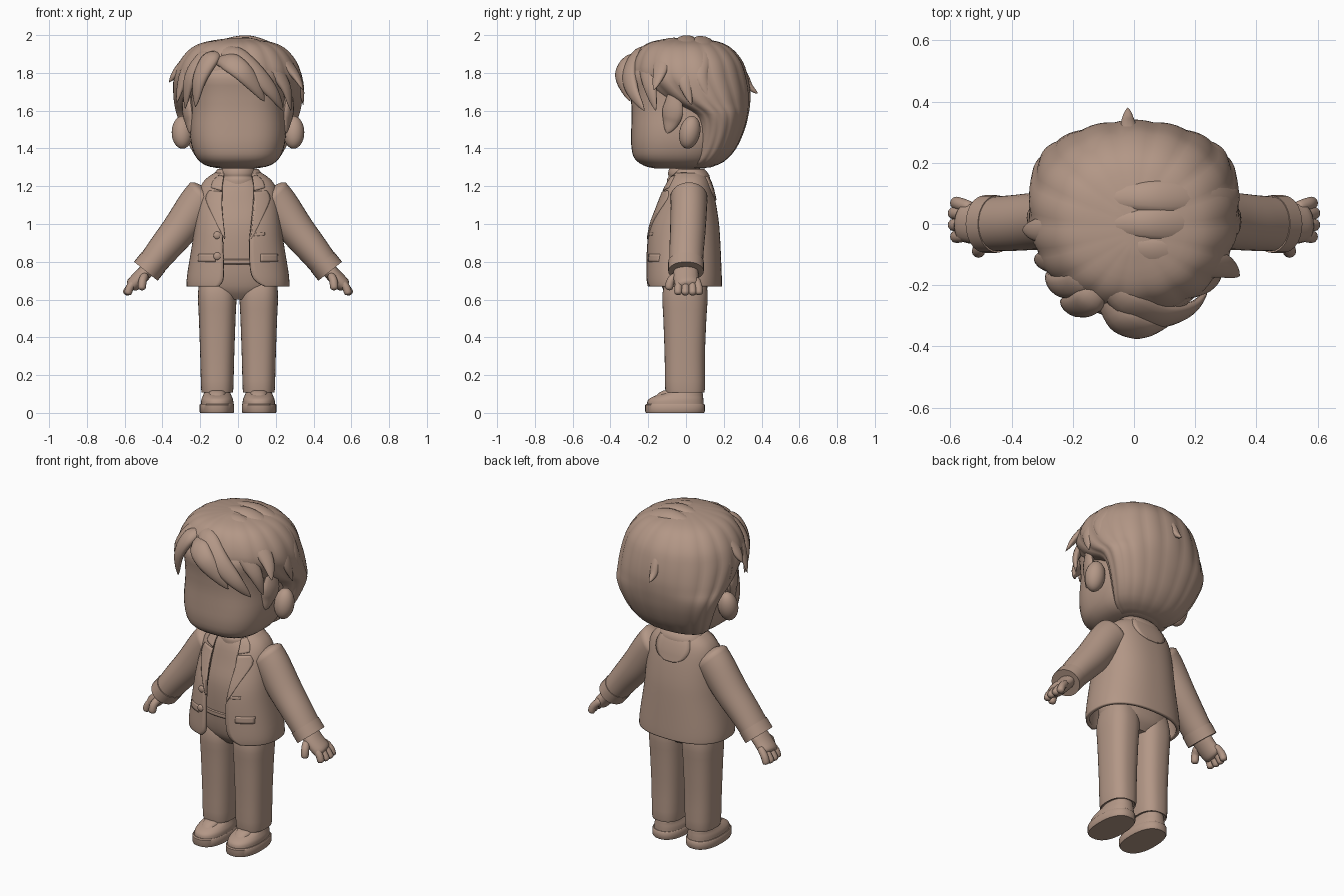
import bpy, bmesh, math
from mathutils import Vector, Matrix

if "Cube" in bpy.data.objects:
    bpy.data.objects.remove(bpy.data.objects["Cube"])

clay = bpy.data.materials.new("warm_clay")
clay.diffuse_color = (0.45, 0.31, 0.24, 1)
clay.use_nodes = True
clay.node_tree.nodes["Principled BSDF"].inputs["Base Color"].default_value = clay.diffuse_color


def finish(name, bm, angle=40, solid=0):
    bmesh.ops.recalc_face_normals(bm, faces=bm.faces)
    mesh = bpy.data.meshes.new(name)
    bm.to_mesh(mesh)
    bm.free()
    ob = bpy.data.objects.new(name, mesh)
    bpy.context.collection.objects.link(ob)
    mesh.materials.append(clay)
    bpy.ops.object.select_all(action='DESELECT')
    ob.select_set(True)
    bpy.context.view_layer.objects.active = ob
    bpy.ops.object.shade_smooth_by_angle(angle=math.radians(angle))
    if solid:
        m = ob.modifiers.new("thickness", 'SOLIDIFY')
        m.thickness = solid
        m.offset = 0
    return ob


def skin(rings, closed=True, caps=True):
    """Join rows of points into a surface."""
    bm = bmesh.new()
    rows = [[bm.verts.new(p) for p in r] for r in rings]
    n = len(rows[0])
    for a, b in zip(rows, rows[1:]):
        for i in range(n if closed else n - 1):
            j = (i + 1) % n
            bm.faces.new((a[i], a[j], b[j], b[i]))
    if caps:
        bm.faces.new(rows[0])
        bm.faces.new(rows[-1])
    return bm


def spline(pts, steps):
    """Smooth interpolation of tuples of any length."""
    out = []
    for i in range(len(pts) - 1):
        p0, p1, p2, p3 = (pts[max(0, min(len(pts) - 1, i + k))] for k in (-1, 0, 1, 2))
        for s in range(steps):
            t = s / steps
            out.append(tuple(0.5 * (2 * b + (c - a) * t + (2 * a - 5 * b + 4 * c - d) * t * t
                                    + (3 * b - a - 3 * c + d) * t ** 3)
                             for a, b, c, d in zip(p0, p1, p2, p3)))
    return out + [tuple(pts[-1])]


def oval(a, z, rx, yf, yb, n, cx=0, lobes=0):
    c, s = math.cos(a), math.sin(a)
    k = 1 + 0.022 * (abs(math.sin(lobes * a)) - 0.6) if lobes else 1
    x = rx * math.copysign(abs(c) ** (2 / n), c) * k
    y = (yb - yf) / 2 * math.copysign(abs(s) ** (2 / n), s) * k
    return (cx + x, (yf + yb) / 2 + y, z)


def loft(name, rings, n=2.4, cx=0, steps=3, seg=40, lobes=0, angle=40):
    """Stack of ovals: z, half width, front y, back y."""
    rings = spline(rings, steps) if steps > 1 else rings
    return finish(name, skin([[oval(2 * math.pi * i / seg, *r, n, cx, lobes)
                               for i in range(seg)] for r in rings]), angle)


def shell(name, rings, thick, n=2.4, seg=60):
    """Open-fronted wrap: z, half width, front y, back y, two opening edges in x."""
    rows = []
    for z, rx, yf, yb, xl, xr in spline(rings, 3):
        a0 = -math.acos((xr / rx) ** (n / 2))
        a1 = 2 * math.pi - math.acos(-(-xl / rx) ** (n / 2))
        rows.append([oval(a0 + (a1 - a0) * i / seg, z, rx, yf, yb, n) for i in range(seg + 1)])
    return finish(name, skin(rows, False, False), 40, thick)


def sweep(name, pts, radii, ref, steps=5, seg=16):
    """Tapered tube; radii are (sideways, along ref); ref gives the flat direction."""
    pts = [Vector(p) for p in spline(pts, steps)]
    m = len(pts) - 1
    rows = []
    for i, p in enumerate(pts):
        t = (pts[min(m, i + 1)] - pts[max(0, i - 1)]).normalized()
        nrm = ref(p)
        nrm = (nrm - t * nrm.dot(t)).normalized()
        b = t.cross(nrm)
        w, h = radii(i / m)
        rows.append([p + b * w * math.cos(a) + nrm * h * math.sin(a)
                     for a in (2 * math.pi * k / seg for k in range(seg))])
    return finish(name, skin(rows), 50)


def ball(name, loc, scale, rot=0):
    bm = bmesh.new()
    mat = Matrix.Translation(loc) @ Matrix.Rotation(rot, 4, 'X') @ Matrix.Diagonal((*scale, 1))
    bmesh.ops.create_uvsphere(bm, u_segments=24, v_segments=14, radius=1, matrix=mat)
    return finish(name, bm)


def depth(p):
    return Vector((0, 1, 0))


def round_ends(r1, r2):
    return lambda u: tuple(r * max(0.08, 1 - abs(2 * u - 1) ** 6) ** 0.5 for r in (r1, r2))


# Head, ears and neck
loft("head", [(1.295, .1, -.17, .1), (1.31, .17, -.225, .14), (1.35, .22, -.275, .18),
              (1.42, .247, -.29, .22), (1.5, .255, -.29, .24), (1.6, .25, -.288, .27),
              (1.7, .25, -.295, .28), (1.8, .25, -.3, .26), (1.9, .2, -.2, .2)], 2.7)
loft("collar_of_sweater", [(1.2, .1, -.1, .09), (1.235, .095, -.1, .085), (1.25, .088, -.092, .08),
                           (1.265, .092, -.095, .08), (1.29, .088, -.09, .075), (1.32, .07, -.07, .06)], 2)
for s in (1, -1):
    ball("ear", (s * .295, .02, 1.485), (.056, .055, .088), math.radians(-12))

# Hair cap with shallow vertical grooves
loft("hair_cap", [(1.3, .13, .0, .13), (1.33, .2, .0, .2), (1.4, .25, .02, .265), (1.5, .295, .03, .31),
                  (1.58, .325, .0, .33), (1.64, .338, -.12, .338), (1.7, .343, -.21, .338),
                  (1.78, .338, -.285, .325), (1.86, .31, -.28, .298), (1.93, .25, -.24, .24),
                  (1.965, .17, -.18, .17), (1.985, .04, -.08, .06)], 2.1, lobes=9, seg=108, angle=60)


def outward(p):
    return p - Vector((0, .02, 1.6))


def lock(name, pts, w=.062, h=.03):
    def r(u):
        f = min(1, .5 + 1.6 * u) * max(.03, 1 - u ** 3.5)
        return w * f, h * min(f * 1.1, 1)
    sweep(name, pts, r, outward, 6, 14)


# Locks sweeping from the parting to either side
right_locks = [
    [(-.13, .09, 1.94), (.05, .09, 1.965), (.22, .09, 1.9), (.315, .08, 1.79), (.335, .13, 1.65)],
    [(-.13, 0, 1.945), (.05, 0, 1.97), (.22, 0, 1.9), (.32, -.01, 1.77), (.345, .03, 1.63)],
    [(-.13, -.06, 1.94), (.05, -.09, 1.955), (.2, -.12, 1.89), (.295, -.14, 1.8), (.345, -.17, 1.71)],
    [(-.13, -.11, 1.93), (0, -.17, 1.935), (.15, -.2, 1.86), (.25, -.19, 1.73), (.28, -.16, 1.6)],
    [(-.12, -.15, 1.91), (-.03, -.25, 1.9), (.08, -.3, 1.81), (.18, -.28, 1.7), (.24, -.22, 1.6)],
    [(-.11, -.2, 1.87), (-.05, -.3, 1.86), (.02, -.34, 1.81), (.09, -.325, 1.73), (.14, -.295, 1.65)]]
left_locks = [
    [(-.11, .08, 1.94), (-.22, .08, 1.9), (-.31, .06, 1.79), (-.335, .09, 1.65)],
    [(-.11, 0, 1.94), (-.22, -.01, 1.9), (-.31, -.02, 1.82), (-.365, -.02, 1.75)],
    [(-.11, -.07, 1.93), (-.2, -.1, 1.9), (-.28, -.12, 1.8), (-.325, -.12, 1.64)],
    [(-.11, -.13, 1.92), (-.18, -.19, 1.88), (-.255, -.2, 1.77), (-.28, -.16, 1.61)],
    [(-.11, -.18, 1.9), (-.15, -.25, 1.87), (-.205, -.27, 1.76), (-.225, -.25, 1.62)]]
for p in right_locks:
    lock("hair_lock_right", p)
for p in left_locks:
    lock("hair_lock_left", p, .055)
lock("cowlick", [(-.01, .25, 1.88), (-.015, .3, 1.8), (-.02, .335, 1.73), (-.02, .38, 1.69)], .03, .022)
for s in (1, -1):
    lock("sideburn", [(s * .27, -.06, 1.7), (s * .265, -.07, 1.6), (s * .255, -.08, 1.54),
                      (s * .255, -.1, 1.48)], .06, .025)

# Jacket
jacket = [(.67, .262, -.2, .18, -.1, .14), (.7, .262, -.203, .18, -.08, .09),
          (.76, .255, -.203, .178, -.075, .065), (.9, .232, -.198, .172, -.08, .06),
          (1.0, .22, -.182, .165, -.085, .07), (1.1, .208, -.145, .15, -.09, .08),
          (1.18, .195, -.112, .132, -.09, .085), (1.23, .165, -.085, .115, -.085, .08),
          (1.265, .115, -.06, .095, -.07, .07)]
shell("jacket", jacket, .02)
shell("jacket_collar_stand", [(1.22, .14, -.085, .12, -.09, .09), (1.255, .125, -.07, .115, -.08, .08),
                              (1.285, .1, -.05, .09, -.07, .07)], .018)


def jacket_y(x, z, side):
    for a, b in zip(jacket, jacket[1:]):
        if z <= b[0] or b is jacket[-1]:
            t = min(1, (z - a[0]) / (b[0] - a[0]))
            rx, yf, yb = (a[k] + (b[k] - a[k]) * t for k in (1, 2, 3))
            bulge = (1 - min(.98, abs(x / rx)) ** 2.4) ** (1 / 2.4)
            return (yf + yb) / 2 + side * (yb - yf) / 2 * bulge


def plate(name, inner, outer, mirror=1, side=-1, lift=.012, thick=.012):
    """Thin panel lying on the jacket between two edges of (x, z)."""
    rows = []
    for (x0, z0), (x1, z1) in zip(spline(inner, 3), spline(outer, 3)):
        row = []
        for i in range(9):
            x, z = x0 + (x1 - x0) * i / 8, z0 + (z1 - z0) * i / 8
            row.append((mirror * x, jacket_y(x, z, side) + side * lift, z))
        rows.append(row)
    finish(name, skin(rows, False, False), 40, thick)


for s in (1, -1):
    plate("lapel", [(.082, 1.17), (.085, 1.1), (.078, 1.02), (.068, .93)],
          [(.15, 1.175), (.168, 1.13), (.125, 1.03), (.072, .92)], s)
    plate("upper_collar", [(.075, 1.25), (.082, 1.21), (.084, 1.175)],
          [(.1, 1.255), (.13, 1.225), (.14, 1.19)], s)
    plate("hip_pocket", [(.12, .84), (.12, .8)], [(.21, .84), (.21, .8)], s, lift=.01, thick=.008)
plate("back_collar", [(-.095, 1.255), (-.11, 1.2), (-.085, 1.15), (-.03, 1.125)],
      [(.095, 1.255), (.11, 1.2), (.085, 1.15), (.03, 1.125)], side=1)
plate("breast_pocket", [(.085, .95), (.085, .935)], [(.14, .955), (.14, .94)], lift=.01, thick=.008)
for z in (.94, .83):
    ball("button", (-.11, jacket_y(.11, z, -1) - .012, z), (.02, .01, .02))

# Sweater, belt and trousers
loft("sweater", [(.79, .19, -.155, .12), (.9, .19, -.16, .13), (1.0, .185, -.155, .13),
                 (1.1, .175, -.13, .12), (1.2, .13, -.105, .1), (1.25, .08, -.08, .07)])
loft("belt", [(.785, .2, -.158, .13), (.79, .204, -.163, .133), (.81, .204, -.163, .133),
              (.815, .2, -.158, .13)], steps=1)
loft("trouser_hips", [(.6, .09, -.08, .07), (.65, .19, -.12, .11), (.72, .21, -.14, .12), (.79, .2, -.15, .125)])
for s in (1, -1):
    loft("trouser_leg", [(.115, .078, -.1, .09), (.125, .085, -.11, .1), (.3, .09, -.113, .1),
                         (.5, .097, -.12, .108), (.63, .102, -.125, .115), (.72, .09, -.1, .1)], 2.5, s * .11)
    # Shoes
    loft("shoe_sole", [(0, .088, -.212, .095), (.008, .092, -.216, .1), (.042, .092, -.216, .1),
                       (.048, .088, -.21, .095)], 2.4, s * .112, 1)
    loft("shoe_upper", [(.045, .086, -.207, .093), (.07, .084, -.2, .092), (.09, .076, -.165, .09),
                        (.105, .07, -.12, .088), (.13, .062, -.08, .08)], 2.3, s * .11)
    loft("shoe_tongue", [(.085, .05, -.165, .0), (.108, .046, -.14, .0), (.118, .038, -.12, .0)], 2.3, s * .11)

    # Sleeves and cuffs
    def sleeve(u):
        f = max(.3, min(1, u * 6 + .35))
        return (.115 - .042 * u) * f, (.1 - .012 * u) * f
    sweep("sleeve", [(s * .15, .015, 1.165), (s * .215, .015, 1.1), (s * .31, .01, .97), (s * .4, .003, .86),
                     (s * .475, 0, .765)], sleeve, depth, 6, 28)
    sweep("cuff", [(s * .448, 0, .8), (s * .488, 0, .75)], lambda u: (.08, .094), depth, 3, 28)

    # Hands
    sweep("palm", [(s * .465, 0, .775), (s * .52, 0, .715), (s * .57, .01, .665)],
          round_ends(.04, .066), depth, 6)
    for y, tip in ((-.04, .585), (-.003, .597), (.034, .597), (.066, .585)):
        sweep("finger", [(s * .53, y * .8, .71), (s * .57, y, .668), (s * tip, y * 1.05, .625)],
              round_ends(.021, .021), depth, 6, 12)
    sweep("thumb", [(s * .49, -.045, .73), (s * .505, -.08, .7), (s * .51, -.092, .65)],
          round_ends(.022, .022), lambda p: Vector((1, 0, 0)), 6, 12)
